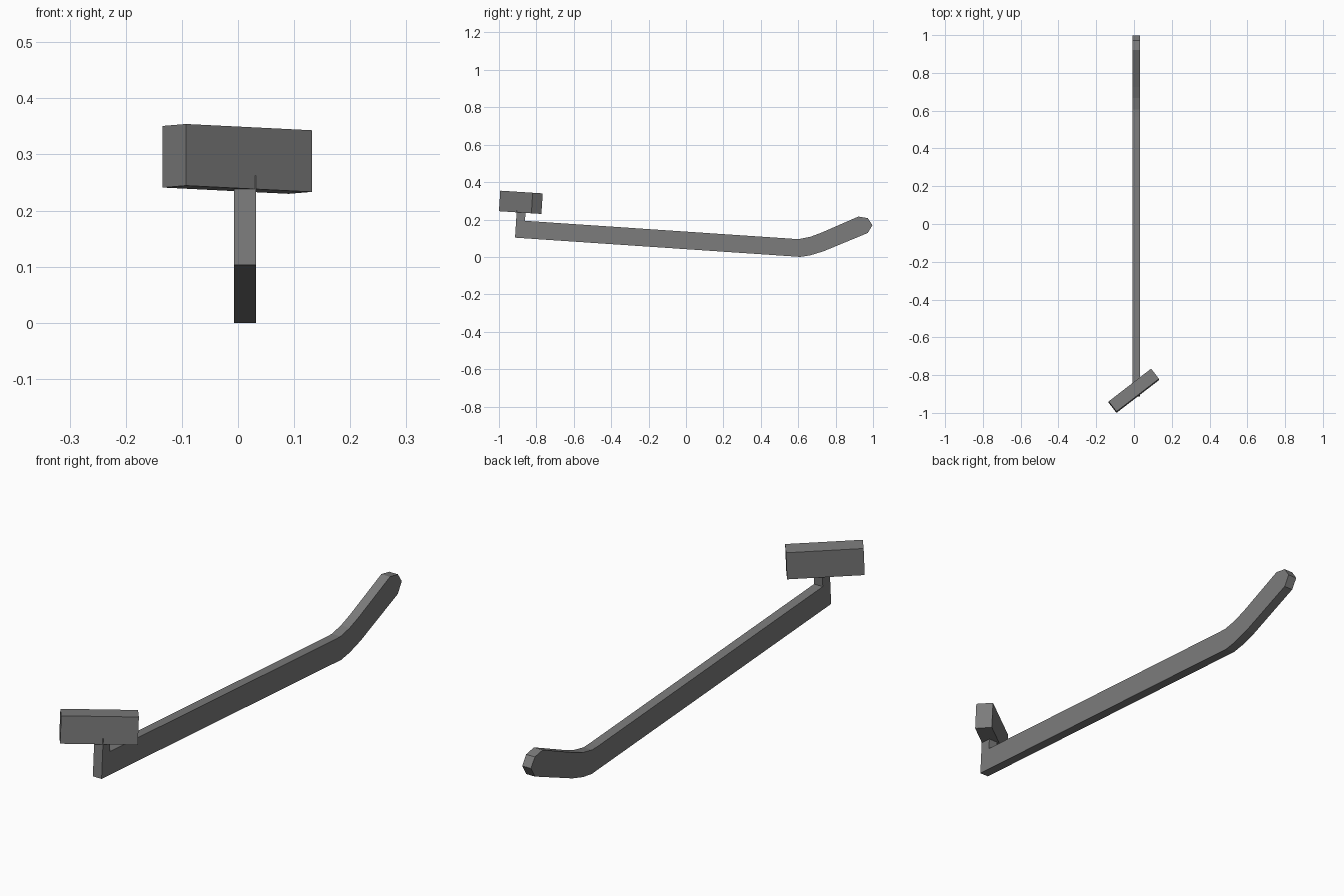
import bpy
import bmesh
import math
from mathutils import Matrix, Vector

cube = bpy.data.objects.get("Cube")
if cube:
    bpy.data.objects.remove(cube, do_unlink=True)

grey = bpy.data.materials.new("mid grey")
grey.use_nodes = True
colour = (0.2, 0.2, 0.2, 1)
grey.diffuse_color = colour
grey.node_tree.nodes["Principled BSDF"].inputs["Base Color"].default_value = colour


def add_object(name, bm):
    bmesh.ops.recalc_face_normals(bm, faces=bm.faces)
    mesh = bpy.data.meshes.new(name)
    bm.to_mesh(mesh)
    bm.free()
    mesh.materials.append(grey)
    obj = bpy.data.objects.new(name, mesh)
    bpy.context.collection.objects.link(obj)
    return obj


# Bent arm with upright post: side profile (y, z) extruded across x
profile = [
    (-0.914, 0.103), (0.57, 0.003), (0.61, 0.0), (0.666, 0.009), (0.735, 0.03),
    (0.972, 0.128), (0.997, 0.17), (0.972, 0.207), (0.922, 0.216),
    (0.725, 0.13), (0.666, 0.108), (0.607, 0.096), (0.57, 0.097),
    (-0.861, 0.193), (-0.856, 0.262), (-0.904, 0.262),
]
left, right = 0.032, -0.007
bm = bmesh.new()
side = bm.faces.new([bm.verts.new((right, y, z)) for y, z in profile])
grown = bmesh.ops.extrude_face_region(bm, geom=[side])["geom"]
bmesh.ops.translate(bm, vec=Vector((left - right, 0, 0)),
                    verts=[v for v in grown if isinstance(v, bmesh.types.BMVert)])
add_object("bent_arm", bm)

# Angled block sitting on the post
bm = bmesh.new()
bmesh.ops.create_cube(bm, size=1)
bmesh.ops.scale(bm, vec=(0.284, 0.068, 0.11), verts=bm.verts)
block = add_object("angled_block", bm)
tilt = Matrix.Rotation(math.radians(-3.7), 4, "X")
yaw = Matrix.Rotation(math.radians(37.7), 4, "Z")
block.matrix_world = Matrix.Translation((-0.001, -0.883, 0.292)) @ tilt @ yaw
